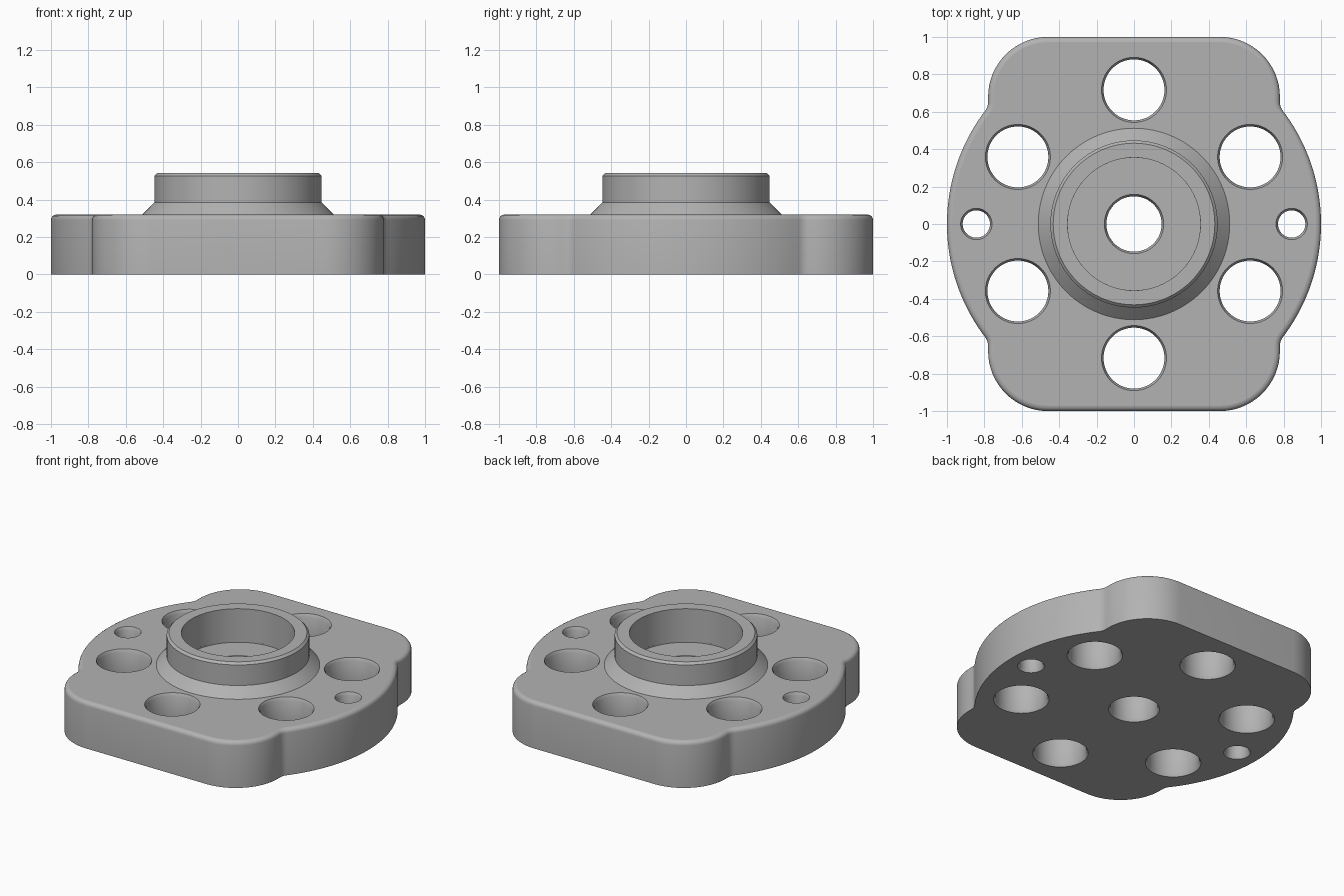
import bpy, bmesh
from math import sin, cos, pi, radians, atan2, sqrt

if "Cube" in bpy.data.objects:
    bpy.data.objects.remove(bpy.data.objects["Cube"], do_unlink=True)

H = 0.32          # plate thickness
FLOOR = 0.31      # counterbore floor
BORE = 0.355      # counterbore radius

steel = bpy.data.materials.new("grey_steel")
steel.use_nodes = True
GREY = (0.45, 0.45, 0.45, 1)
steel.diffuse_color = GREY
steel.node_tree.nodes["Principled BSDF"].inputs["Base Color"].default_value = GREY


def make_object(name, bm):
    bmesh.ops.recalc_face_normals(bm, faces=bm.faces)
    mesh = bpy.data.meshes.new(name)
    bm.to_mesh(mesh)
    bm.free()
    mesh.materials.append(steel)
    obj = bpy.data.objects.new(name, mesh)
    bpy.context.collection.objects.link(obj)
    return obj


def revolve(bm, profile, x=0, y=0, n=64, capped=True):
    """Turn an (radius, height) profile around a vertical axis at x, y."""
    rings = [[bm.verts.new((x + r * cos(2 * pi * i / n), y + r * sin(2 * pi * i / n), z))
              for i in range(n)] for r, z in profile]
    for a, b in zip(rings, rings[1:]):
        for i in range(n):
            j = (i + 1) % n
            bm.faces.new((a[i], a[j], b[j], b[i]))
    if capped:
        bm.faces.new(rings[0][::-1])
        bm.faces.new(rings[-1])


def arc(cx, cy, r, start, end, n):
    return [(cx + r * cos(start + (end - start) * i / n),
             cy + r * sin(start + (end - start) * i / n)) for i in range(n + 1)]


def drill(bm, x, y, r, top=H, lip=0.011, depth=0.02, extra=()):
    """Through hole with a small chamfer at both ends."""
    profile = [(r + lip, -0.05), (r + lip, 0), (r, depth), (r, top - depth), (r + lip, top)]
    revolve(bm, profile + (list(extra) or [(r + lip, top + 0.05)]), x, y)


def smooth(obj):
    bpy.ops.object.select_all(action='DESELECT')
    obj.select_set(True)
    bpy.context.view_layer.objects.active = obj
    bpy.ops.object.shade_smooth_by_angle(angle=radians(30))
    for p in obj.data.polygons:
        if abs(p.normal.z) > 0.999:
            p.use_smooth = False


# Plate outline: round side lobe, concave fillet, rounded corner, mirrored round
side, corner, fillet = 0.78, 0.32, 0.08
fx = side + fillet
fy = sqrt((1 + fillet) ** 2 - fx ** 2)
tangent = atan2(fy, fx)
quarter = arc(0, 0, 1, 0, tangent, 20)
quarter += arc(fx, fy, fillet, tangent + pi, pi, 8)[1:]
quarter += arc(side - corner, 1 - corner, corner, 0, pi / 2, 16)
half = quarter + [(-x, y) for x, y in reversed(quarter)]
outline = half + [(x, -y) for x, y in reversed(half[1:-1])]

# Plate body with a rounded top edge
bm = bmesh.new()
base = bm.faces.new([bm.verts.new((x, y, 0)) for x, y in outline])
sweep = bmesh.ops.extrude_face_region(bm, geom=[base], use_keep_orig=True)["geom"]
top_verts = [v for v in sweep if isinstance(v, bmesh.types.BMVert)]
bmesh.ops.translate(bm, verts=top_verts, vec=(0, 0, H))
rim = [e for e in bm.edges if all(v.co.z > H / 2 for v in e.verts)]
bmesh.ops.bevel(bm, geom=rim, offset=0.028, segments=4, profile=0.5,
                affect='EDGES', clamp_overlap=False)
plate = make_object("flange_plate", bm)

# Holes: six bolt holes, two dowel holes, stepped centre bore
bm = bmesh.new()
for k in range(6):
    a = radians(30 + 60 * k)
    drill(bm, 0.717 * cos(a), 0.717 * sin(a), 0.163)
for s in (-1, 1):
    drill(bm, 0.843 * s, 0, 0.073)
drill(bm, 0, 0, 0.148, top=FLOOR, extra=[(BORE, FLOOR), (BORE, 0.6)])
cutter = make_object("hole_cutter", bm)
cutter.hide_render = True

cut = plate.modifiers.new("holes", 'BOOLEAN')
cut.operation = 'DIFFERENCE'
cut.solver = 'EXACT'
cut.object = cutter
bpy.context.view_layer.objects.active = plate
bpy.ops.object.modifier_apply(modifier=cut.name)
bpy.data.objects.remove(cutter, do_unlink=True)
smooth(plate)

# Raised collar with a conical foot and a chamfered rim
bm = bmesh.new()
revolve(bm, [(0.512, H), (0.447, 0.385), (0.447, 0.527), (0.432, 0.542),
             (BORE, 0.542), (BORE, H)], n=96, capped=False)
smooth(make_object("collar", bm))
